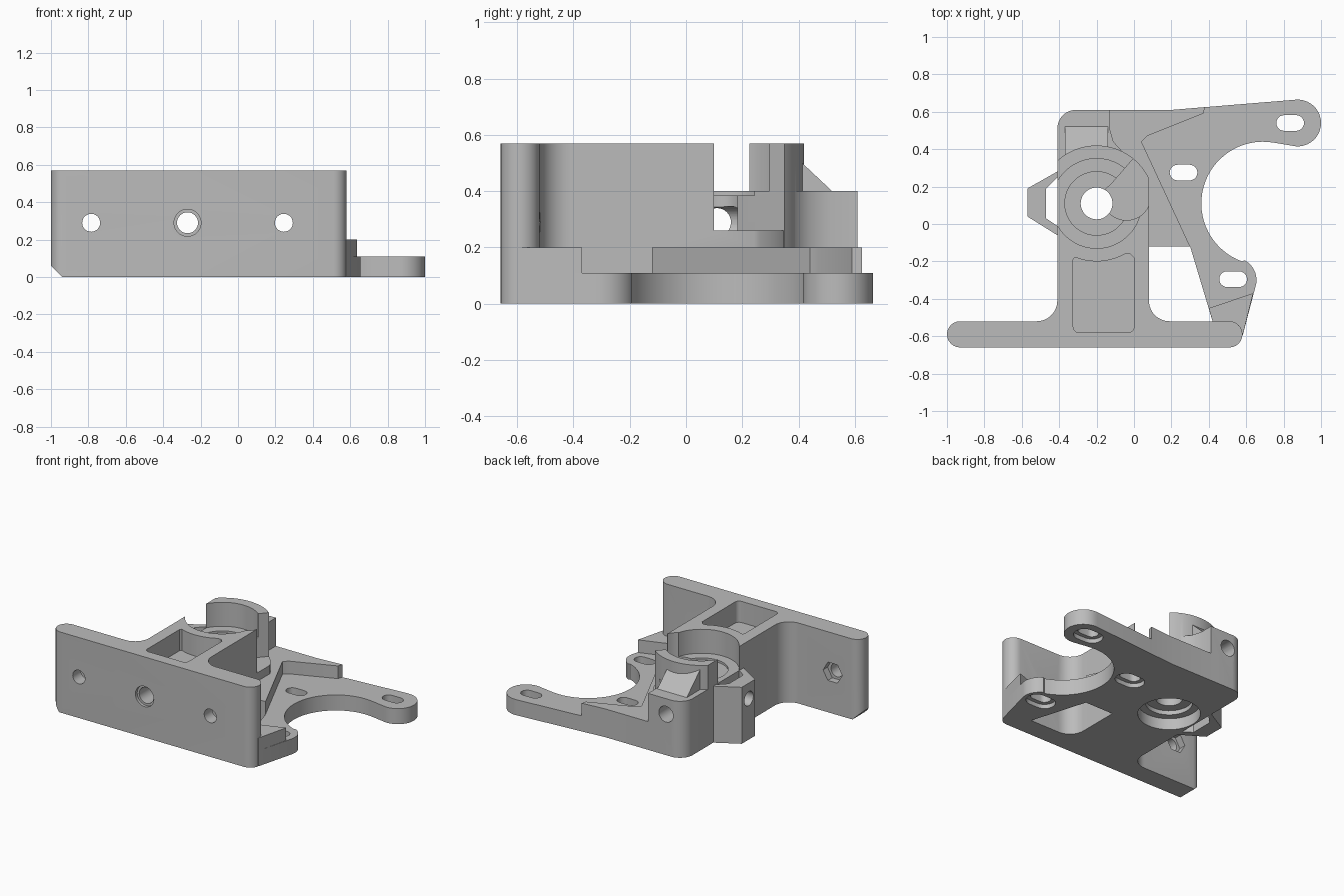
import bpy, bmesh
from math import cos, sin, radians

default = bpy.data.objects.get("Cube")
if default:
    bpy.data.objects.remove(default, do_unlink=True)

grey = bpy.data.materials.new("plain grey")
grey.use_nodes = True
GREY = (0.5, 0.5, 0.5, 1)
grey.diffuse_color = GREY
grey.node_tree.nodes["Principled BSDF"].inputs["Base Color"].default_value = GREY

BORE = (-0.2, 0.11)   # centre of the bearing seat
HOLE_Z = 0.29         # height of all cross holes


def arc(c, r, start, end, n=12):
    angles = [radians(start + (end - start) * i / n) for i in range(n + 1)]
    return [(c[0] + r * cos(a), c[1] + r * sin(a)) for a in angles]


def ring(c, r, n=48):
    return arc(c, r, 0, 360, n)[:-1]


def box(x0, x1, y0, y1):
    return [(x0, y0), (x1, y0), (x1, y1), (x0, y1)]


def slot(c, half, r):
    return arc((c[0] + half, c[1]), r, -90, 90) + arc((c[0] - half, c[1]), r, 90, 270)


def prism(name, points, low, high, axis="z"):
    """Extrude a flat outline along one axis."""
    place = {"z": lambda a, b, c: (a, b, c),
             "y": lambda a, b, c: (a, c, b),
             "x": lambda a, b, c: (c, a, b)}[axis]
    bm = bmesh.new()
    ends = [[bm.verts.new(place(a, b, c)) for a, b in points] for c in (low, high)]
    bm.faces.new(ends[0])
    bm.faces.new(ends[1])
    for i in range(len(points)):
        j = (i + 1) % len(points)
        bm.faces.new((ends[0][i], ends[0][j], ends[1][j], ends[1][i]))
    bmesh.ops.recalc_face_normals(bm, faces=bm.faces)
    mesh = bpy.data.meshes.new(name)
    bm.to_mesh(mesh)
    bm.free()
    mesh.materials.append(grey)
    obj = bpy.data.objects.new(name, mesh)
    bpy.context.collection.objects.link(obj)
    return obj


def combine(target, tool, operation):
    """Apply a boolean and discard the tool."""
    mod = target.modifiers.new(operation, "BOOLEAN")
    mod.operation, mod.solver, mod.object = operation, "EXACT", tool
    bpy.context.view_layer.objects.active = target
    bpy.ops.object.modifier_apply(modifier=mod.name)
    bpy.data.objects.remove(tool, do_unlink=True)


# Tall body: mounting wall with filleted web and round bearing housing
body = prism("extruder_body",
             arc((-0.93, -0.59), 0.07, 270, 90)
             + arc((-0.52, -0.41), 0.11, -90, 0)
             + arc(BORE, 0.31, 132.6, 25.4, 28)
             + arc((0.19, -0.41), 0.11, 180, 270)
             + arc((0.51, -0.59), 0.07, 90, -90), 0, 0.57)

# Thin motor plate with two rounded lugs around the motor opening
motor_plate = prism("motor_plate",
                    [(-0.2, 0.61), (0.2, 0.61)]
                    + arc((0.875, 0.54), 0.125, 95, -95, 20)
                    + arc((0.69, 0.11), 0.33, 80, 250, 32)
                    + arc((0.535, -0.3), 0.12, 62, -10)
                    + [(0.58, -0.6), (0.5, -0.6), (0.42, -0.52), (0.3, -0.12),
                       (0, -0.12), (-0.2, 0.1)], 0, 0.11)

# Thicker steps on the plate
plate_step = prism("plate_step",
                   [(-0.2, 0.61), (0.2, 0.61), (0.38, 0.625), (0.37, 0.59), (0.07, 0.47),
                    (0.04, 0.44), (0.3, -0.12), (0, -0.12), (-0.2, 0.1)], 0, 0.2)
lug_step = prism("lug_step",
                 [(0.42, -0.52), (0.4, -0.45), (0.637, -0.37), (0.58, -0.6), (0.5, -0.6)], 0, 0.2)

# Rear block with a rounded corner and a swept flank
rear_block = prism("rear_block",
                   [(-0.2, 0.1), (-0.1, 0.3), (0, 0.348), (-0.06, 0.385), (-0.11, 0.44),
                    (-0.13, 0.51), (-0.13, 0.61)]
                   + arc((-0.31, 0.51), 0.1, 90, 180) + [(-0.41, 0.1)], 0, 0.4)

# Ramp bracing the curved housing wall
ramp = prism("ramp", [(0.36, 0.39), (0.36, 0.55), (0.52, 0.4), (0.52, 0.39)], -0.37, -0.14, "x")

# Side nose around the nut gap
nose = prism("nut_nose", [(-0.57, 0.04), (-0.4, -0.066), (-0.4, 0.286), (-0.57, 0.19)], 0, 0.4)

for part in (motor_plate, plate_step, lug_step, rear_block, ramp, nose):
    combine(body, part, "UNION")

# Bearing seats, shaft bore and gear window
cuts = [
    prism("upper_seat", ring(BORE, 0.24), 0.4, 0.7),
    prism("upper_relief", ring(BORE, 0.17), 0.385, 0.7),
    prism("shaft_bore", ring(BORE, 0.085), -0.1, 0.7),
    prism("lower_seat", ring(BORE, 0.2), -0.1, 0.08),
    prism("lower_relief", ring(BORE, 0.15), -0.1, 0.11),
    prism("gear_window", [(-0.12, 0.215), (0.01, 0.365), (0.2, 0.365), (0.2, 0.1), (0.075, 0.1)]
          + arc((-0.04, 0.15), 0.13, -25, -190, 16), 0.26, 0.7),
    prism("nut_gap", [(-0.47, 0.03), (-0.41, -0.01), (-0.41, 0.25), (-0.47, 0.19)], -0.1, 0.7),
]

# Weight-saving pocket with a back wall that follows the housing
cuts.append(prism("web_pocket",
                  arc((-0.295, -0.55), 0.03, 180, 270, 5) + arc((-0.03, -0.55), 0.03, 270, 360, 5)
                  + [(0, -0.18), (-0.02, -0.16)] + arc(BORE, 0.31, -60, -112, 10)
                  + [(-0.325, -0.19)], 0.42, 0.7))

# Filament path through the body, with a countersunk mouth
path_centre = (-0.27, HOLE_Z)
cuts.append(prism("filament_path", ring(path_centre, 0.056, 32), -0.8, 0.8, "y"))
cuts.append(prism("path_mouth", ring(path_centre, 0.072, 32), -0.8, -0.64, "y"))

# Wall screw holes with hexagonal nut traps behind
for x in (-0.785, 0.245):
    cuts.append(prism("wall_screw_hole", ring((x, HOLE_Z), 0.048, 32), -0.8, -0.4, "y"))
    cuts.append(prism("wall_nut_trap", ring((x, HOLE_Z), 0.075, 6), -0.57, -0.45, "y"))

# Nose screw hole
cuts.append(prism("nose_hole", ring((0.11, HOLE_Z), 0.05, 32), -0.7, -0.2, "x"))

# Motor screw slots, relieved underneath
for centre in ((0.835, 0.54), (0.265, 0.275), (0.53, -0.295)):
    cuts.append(prism("motor_slot", slot(centre, 0.032, 0.042), -0.1, 0.3))
    cuts.append(prism("slot_relief", slot(centre, 0.032, 0.07), -0.1, 0.03))

# Chamfer on the lower wall corner
cuts.append(prism("corner_chamfer", [(-1.1, -0.1), (-0.84, -0.1), (-1.1, 0.16)], -0.8, -0.4, "y"))

for cutter in cuts:
    combine(body, cutter, "DIFFERENCE")

bpy.ops.object.select_all(action="DESELECT")
body.select_set(True)
bpy.context.view_layer.objects.active = body
bpy.ops.object.shade_smooth_by_angle(angle=radians(30))
